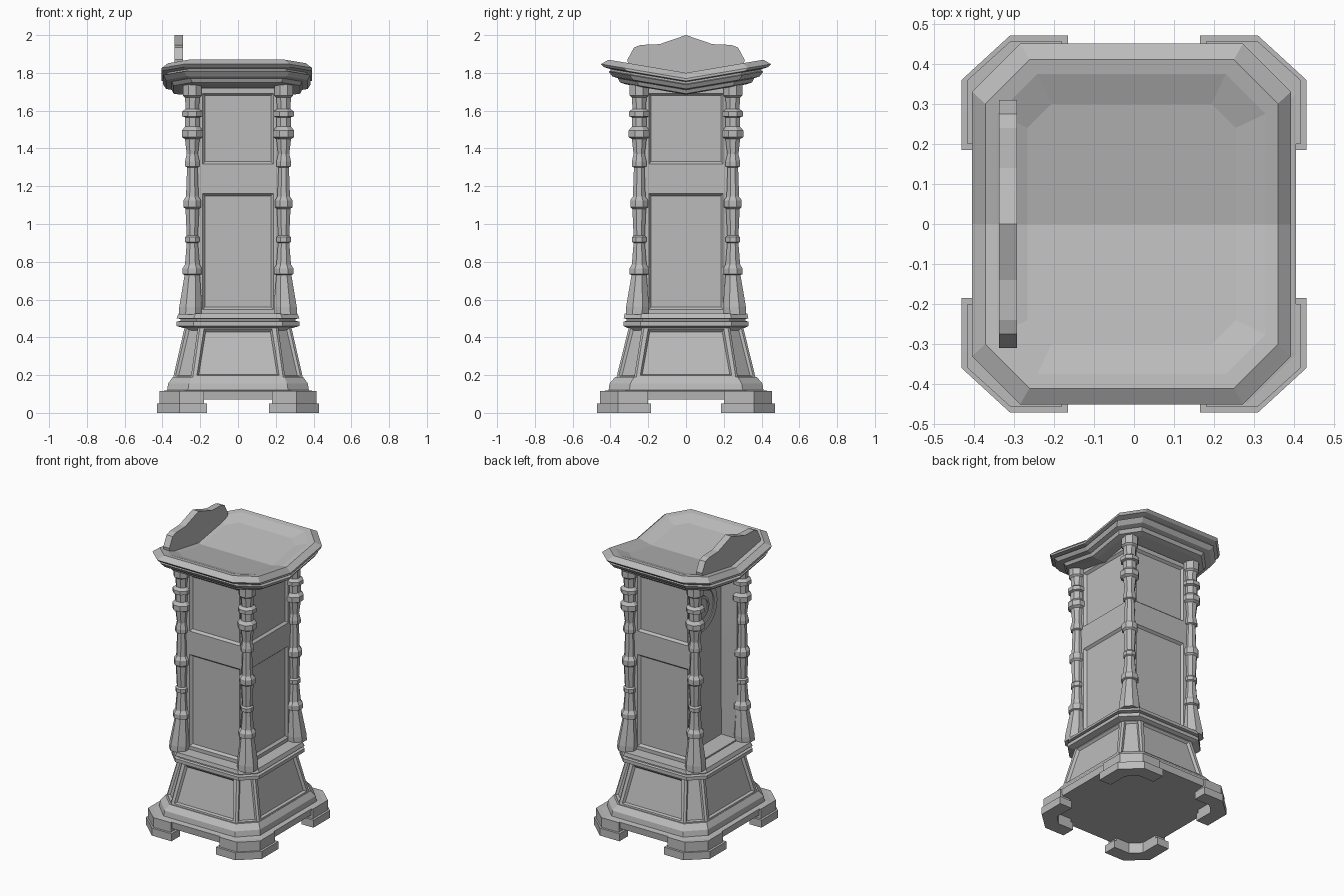
import bpy, bmesh, math
from mathutils import Vector

cube = bpy.data.objects.get("Cube")
if cube:
    bpy.data.objects.remove(cube, do_unlink=True)

stone = bpy.data.materials.new("grey stone")
stone.use_nodes = True
GREY = (0.5, 0.5, 0.5, 1)
stone.diffuse_color = GREY
stone.node_tree.nodes["Principled BSDF"].inputs["Base Color"].default_value = GREY


def finish(name, bm):
    bmesh.ops.recalc_face_normals(bm, faces=bm.faces)
    mesh = bpy.data.meshes.new(name)
    bm.to_mesh(mesh)
    bm.free()
    mesh.materials.append(stone)
    obj = bpy.data.objects.new(name, mesh)
    bpy.context.collection.objects.link(obj)
    return obj


def loft(levels, fold=0.0, shift=0.0):
    """Stack chamfered rectangles (z, half x, half y, chamfer); fold lifts the y ends into a V."""
    bm = bmesh.new()
    rings = []
    for z, hx, hy, c in levels:
        half = [(hx, hy - c), (hx - c, hy), (c - hx, hy), (-hx, hy - c)]
        if fold:
            half.insert(0, (hx, 0))
        pts = half + [(-x, -y) for x, y in half]
        rings.append([bm.verts.new((x + shift, y, z + fold * abs(y))) for x, y in pts])
    for a, b in zip(rings, rings[1:]):
        n = len(a)
        for i in range(n):
            j = (i + 1) % n
            bm.faces.new((a[i], a[j], b[j], b[i]))
    for r in (rings[0], rings[-1]):
        if fold:
            m = len(r) // 2
            bm.faces.new(r[:m + 1])
            bm.faces.new(r[m:] + r[:1])
        else:
            bm.faces.new(r)
    bmesh.ops.recalc_face_normals(bm, faces=bm.faces)
    return bm


def prism(bm, pts, axis, lo, hi):
    """Extrude a closed outline along z or x."""
    def place(p, t):
        return (p[0], p[1], t) if axis == "z" else (t, p[0], p[1])
    a = [bm.verts.new(place(p, lo)) for p in pts]
    b = [bm.verts.new(place(p, hi)) for p in pts]
    bm.faces.new(a)
    bm.faces.new(b)
    for i in range(len(pts)):
        j = (i + 1) % len(pts)
        bm.faces.new((a[i], a[j], b[j], b[i]))


def sink(bm, faces, border, slope, depth):
    """Recessed panel: flat border, then a sloped lip."""
    bmesh.ops.inset_individual(bm, faces=faces, thickness=border, depth=0)
    bmesh.ops.inset_individual(bm, faces=faces, thickness=slope, depth=-depth)


# Corner feet: angled brackets in two steps
bm = bmesh.new()
for sx in (1, -1):
    for sy in (1, -1):
        for d, lo, hi in ((0, 0, 0.05), (0.015, 0.05, 0.115)):
            outline = [(0.165 + d, 0.47 - d), (0.31, 0.47 - d), (0.43 - d, 0.36),
                       (0.43 - d, 0.185 + d), (0.34, 0.185 + d), (0.34, 0.32),
                       (0.28, 0.38), (0.165 + d, 0.38)]
            prism(bm, [(sx * x, sy * y) for x, y in outline], "z", lo, hi)
finish("corner_feet", bm)

# Stepped plinth
finish("plinth", loft([
    (0.07, 0.40, 0.44, 0.12), (0.115, 0.405, 0.445, 0.12), (0.12, 0.375, 0.41, 0.11),
    (0.155, 0.37, 0.405, 0.11), (0.19, 0.345, 0.375, 0.10)]))

# Tapered pedestal with a sunk panel on every side
bm = loft([(0.18, 0.345, 0.37, 0.105), (0.465, 0.28, 0.30, 0.08)])
sides = [f for f in bm.faces if abs(f.normal.z) < 0.6]
diagonal = [f for f in sides if min(abs(f.normal.x), abs(f.normal.y)) > 0.3]
sink(bm, diagonal, 0.022, 0.012, 0.014)
sink(bm, [f for f in sides if f not in diagonal], 0.03, 0.014, 0.016)
finish("pedestal", bm)

# Double band above the pedestal
finish("pedestal_bands", loft([
    (0.45, 0.29, 0.31, 0.085), (0.46, 0.325, 0.33, 0.09), (0.483, 0.325, 0.33, 0.09),
    (0.487, 0.305, 0.315, 0.085), (0.497, 0.305, 0.315, 0.085), (0.501, 0.325, 0.33, 0.09),
    (0.525, 0.315, 0.325, 0.09)]))

# Shaft: two panels on three sides, an open niche on the reader's side
bm = loft([(0.52, 0.235, 0.245, 0.02), (1.19, 0.235, 0.245, 0.02),
           (1.29, 0.235, 0.245, 0.02), (1.72, 0.235, 0.245, 0.02)])
panels = [f for f in bm.faces if max(f.normal.x, abs(f.normal.y)) > 0.9
          and f.calc_center_median().z not in (1.24,)
          and not 1.2 < f.calc_center_median().z < 1.28]
niche = [f for f in bm.faces if f.normal.x < -0.9]
sink(bm, panels, 0.04, 0.018, 0.015)
bmesh.ops.inset_region(bm, faces=niche, thickness=0.02, depth=0)
geom = bmesh.ops.extrude_face_region(bm, geom=niche)["geom"]
bmesh.ops.delete(bm, geom=niche, context="FACES")
bmesh.ops.translate(bm, vec=Vector((0.12, 0, 0)),
                    verts=[v for v in geom if isinstance(v, bmesh.types.BMVert)])
finish("shaft", bm)

# Thin round moulding on the niche wall
bm = bmesh.new()
N = 24
for r0, r1 in ((0.125, 0.16), (0.06, 0.075)):
    rows = []
    for r, x in ((r0, -0.112), (r0, -0.121), (r1, -0.121), (r1, -0.112)):
        rows.append([bm.verts.new((x, r * math.cos(math.tau * i / N),
                                   1.46 + r * math.sin(math.tau * i / N))) for i in range(N)])
    for a, b in zip(rows, rows[1:] + rows[:1]):
        for i in range(N):
            j = (i + 1) % N
            bm.faces.new((a[i], a[j], b[j], b[i]))
finish("niche_ring", bm)

# Turned corner posts: (height, radius)
profile = [(0.52, 0.066), (0.56, 0.066), (0.73, 0.043), (0.735, 0.056), (0.765, 0.056),
           (0.785, 0.042), (0.90, 0.032), (0.905, 0.041), (0.93, 0.041), (0.94, 0.032),
           (1.08, 0.039), (1.09, 0.051), (1.125, 0.051), (1.145, 0.036), (1.30, 0.03),
           (1.305, 0.042), (1.33, 0.042), (1.37, 0.032), (1.45, 0.042), (1.46, 0.06),
           (1.495, 0.06), (1.515, 0.042), (1.565, 0.042), (1.57, 0.058), (1.595, 0.058),
           (1.61, 0.038), (1.67, 0.042), (1.68, 0.054), (1.74, 0.054)]
for sx, side in ((1, "left"), (-1, "right")):
    for sy, end in ((1, "back"), (-1, "front")):
        bm = bmesh.new()
        rows = []
        for z, r in profile:
            lean = 0.01 * max(0, (0.75 - z) / 0.23)
            rows.append([bm.verts.new((
                sx * (0.242 + lean) + r * math.cos(math.tau * (i + 0.5) / 8),
                sy * (0.248 + lean) + r * math.sin(math.tau * (i + 0.5) / 8), z))
                for i in range(8)])
        for a, b in zip(rows, rows[1:]):
            for i in range(8):
                j = (i + 1) % 8
                bm.faces.new((a[i], a[j], b[j], b[i]))
        bm.faces.new(rows[0])
        bm.faces.new(rows[-1])
        finish(f"{end}_{side}_post", bm)

# Folded book rest: stepped mouldings, raised rim, sunk reading surface
finish("book_rest", loft([
    (1.685, 0.30, 0.32, 0.09), (1.69, 0.335, 0.35, 0.10), (1.71, 0.345, 0.36, 0.10),
    (1.715, 0.375, 0.39, 0.11), (1.738, 0.39, 0.41, 0.11), (1.742, 0.37, 0.40, 0.11),
    (1.752, 0.37, 0.40, 0.11), (1.757, 0.398, 0.435, 0.12), (1.77, 0.398, 0.45, 0.12),
    (1.80, 0.365, 0.41, 0.11), (1.80, 0.335, 0.375, 0.10), (1.782, 0.26, 0.30, 0.06)],
    fold=0.17, shift=-0.006))

# Peaked ledge along the reader's edge
bm = bmesh.new()
half = [(0.30, 1.80), (0.31, 1.87), (0.275, 1.935), (0.24, 1.948), (0.14, 1.952)]
outline = [(0, 1.77)] + half + [(0, 2.0)] + [(-y, z) for y, z in reversed(half)]
prism(bm, outline, "x", -0.337, -0.292)
finish("book_ledge", bm)
